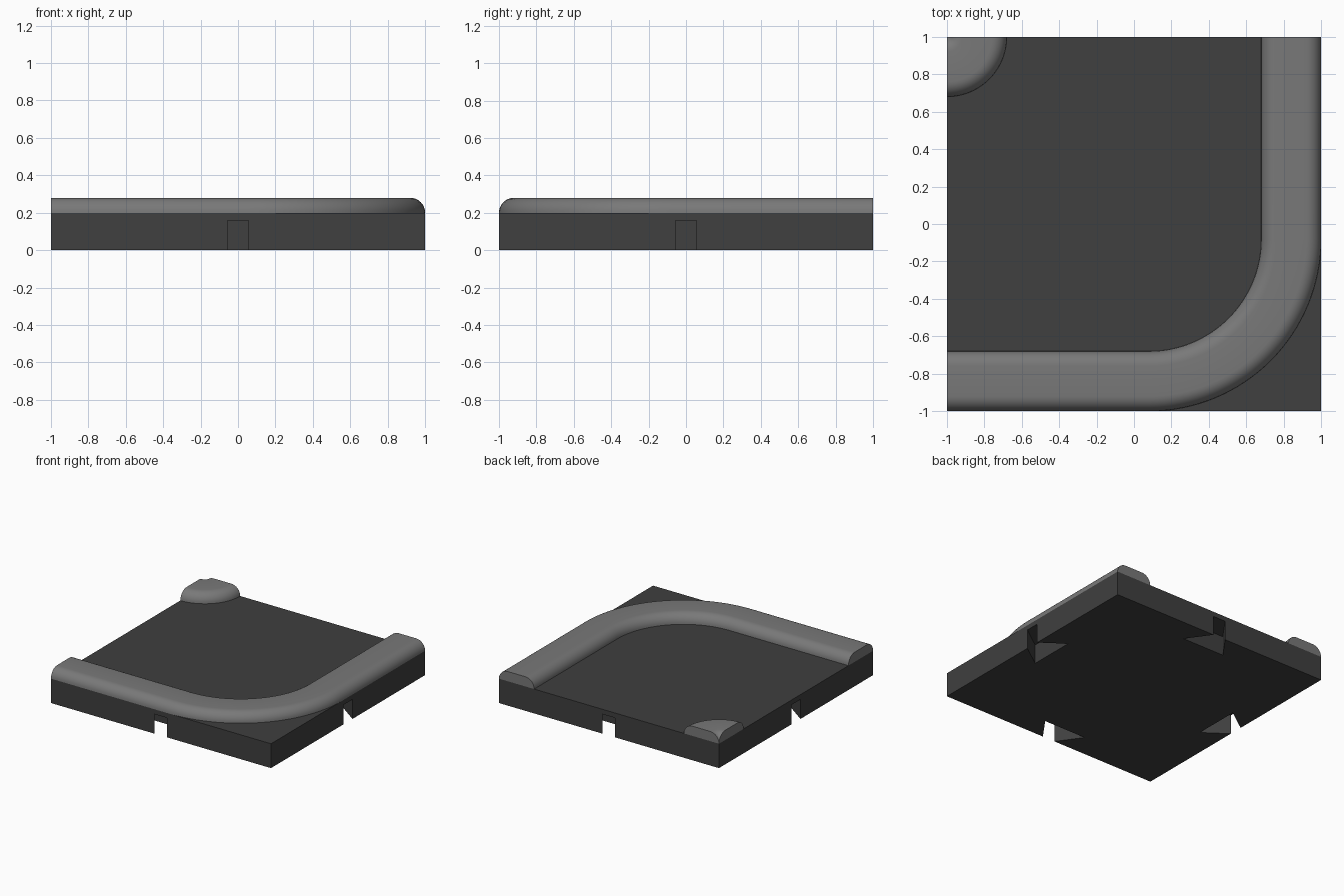
import bpy, bmesh, math
from mathutils import Matrix, Vector

if "Cube" in bpy.data.objects:
    bpy.data.objects.remove(bpy.data.objects["Cube"])


def material(name, v):
    m = bpy.data.materials.new(name)
    m.diffuse_color = (v, v, v, 1)
    m.use_nodes = True
    m.node_tree.nodes["Principled BSDF"].inputs["Base Color"].default_value = m.diffuse_color
    return m


def make_object(name, bm, mat=None):
    bmesh.ops.remove_doubles(bm, verts=bm.verts, dist=1e-5)
    bmesh.ops.recalc_face_normals(bm, faces=bm.faces)
    me = bpy.data.meshes.new(name)
    bm.to_mesh(me)
    bm.free()
    ob = bpy.data.objects.new(name, me)
    bpy.context.collection.objects.link(ob)
    if mat:
        me.materials.append(mat)
    return ob


def activate(ob):
    bpy.ops.object.select_all(action='DESELECT')
    ob.select_set(True)
    bpy.context.view_layer.objects.active = ob


HALF, Z0, RND = 0.16, 0.2, 0.08   # ridge half width, base height, edge rounding
dark = material("dark_grey", 0.05)
light = material("mid_grey", 0.19)

# Base slab
bm = bmesh.new()
bmesh.ops.create_cube(bm, size=1, matrix=Matrix.Translation((0, 0, Z0 / 2)) @ Matrix.Diagonal((2, 2, Z0, 1)))
base = make_object("base_tile", bm, dark)

# Dovetail sockets in the middle of each side, open underneath
bm = bmesh.new()
outline = [(1.1, -.057), (1.1, .057), (1, .057), (.81, .193), (.81, -.193), (1, -.057)]
for k in range(4):
    rot = Matrix.Rotation(k * math.pi / 2, 4, 'Z')
    face = bm.faces.new([bm.verts.new(rot @ Vector((x, y, -.1))) for x, y in outline])
    ext = bmesh.ops.extrude_face_region(bm, geom=[face])['geom']
    bmesh.ops.translate(bm, vec=(0, 0, .26), verts=[v for v in ext if isinstance(v, bmesh.types.BMVert)])
cutter = make_object("socket_cutter", bm)
cutter.hide_render = True
mod = base.modifiers.new("sockets", 'BOOLEAN')
mod.operation, mod.solver, mod.object = 'DIFFERENCE', 'EXACT', cutter
activate(base)
bpy.ops.object.modifier_apply(modifier=mod.name)
bpy.data.objects.remove(cutter)

# Low ridge cross-section: (offset from path, height), rounded on both shoulders
right = [(HALF - RND + RND * math.cos(a), Z0 + RND * math.sin(a))
         for a in (i * math.pi / 16 for i in range(9))]
profile = right + [(-u, z) for u, z in reversed(right)]


def sweep(name, frames):
    """Sweep the ridge section along (position, outward normal) frames."""
    bm = bmesh.new()
    rings = [[bm.verts.new((p[0] + n[0] * u, p[1] + n[1] * u, z)) for u, z in profile]
             for p, n in frames]
    count = len(profile)
    for a, b in zip(rings, rings[1:]):
        for i in range(count):
            j = (i + 1) % count
            bm.faces.new((a[i], a[j], b[j], b[i]))
    bm.faces.new(rings[0])
    bm.faces.new(rings[-1])
    bmesh.ops.dissolve_degenerate(bm, dist=1e-5, edges=bm.edges)
    ob = make_object(name, bm, light)
    activate(ob)
    bpy.ops.object.shade_smooth_by_angle(angle=math.radians(35))
    return ob


def arc(cx, cy, r, steps):
    """Quarter turn from -y to +x around a centre."""
    out = []
    for i in range(steps + 1):
        a = -math.pi / 2 + i * math.pi / 2 / steps
        n = (math.cos(a), math.sin(a))
        out.append(((cx + r * n[0], cy + r * n[1]), n))
    return out


# Curved border running along the front and right sides
sweep("border_ridge", [((-1, -.84), (0, -1))] + arc(.08, -.08, .76, 32) + [((.84, 1), (1, 0))])

# Small quarter ridge on the opposite corner
sweep("corner_ridge", arc(-1, 1, HALF, 24))
